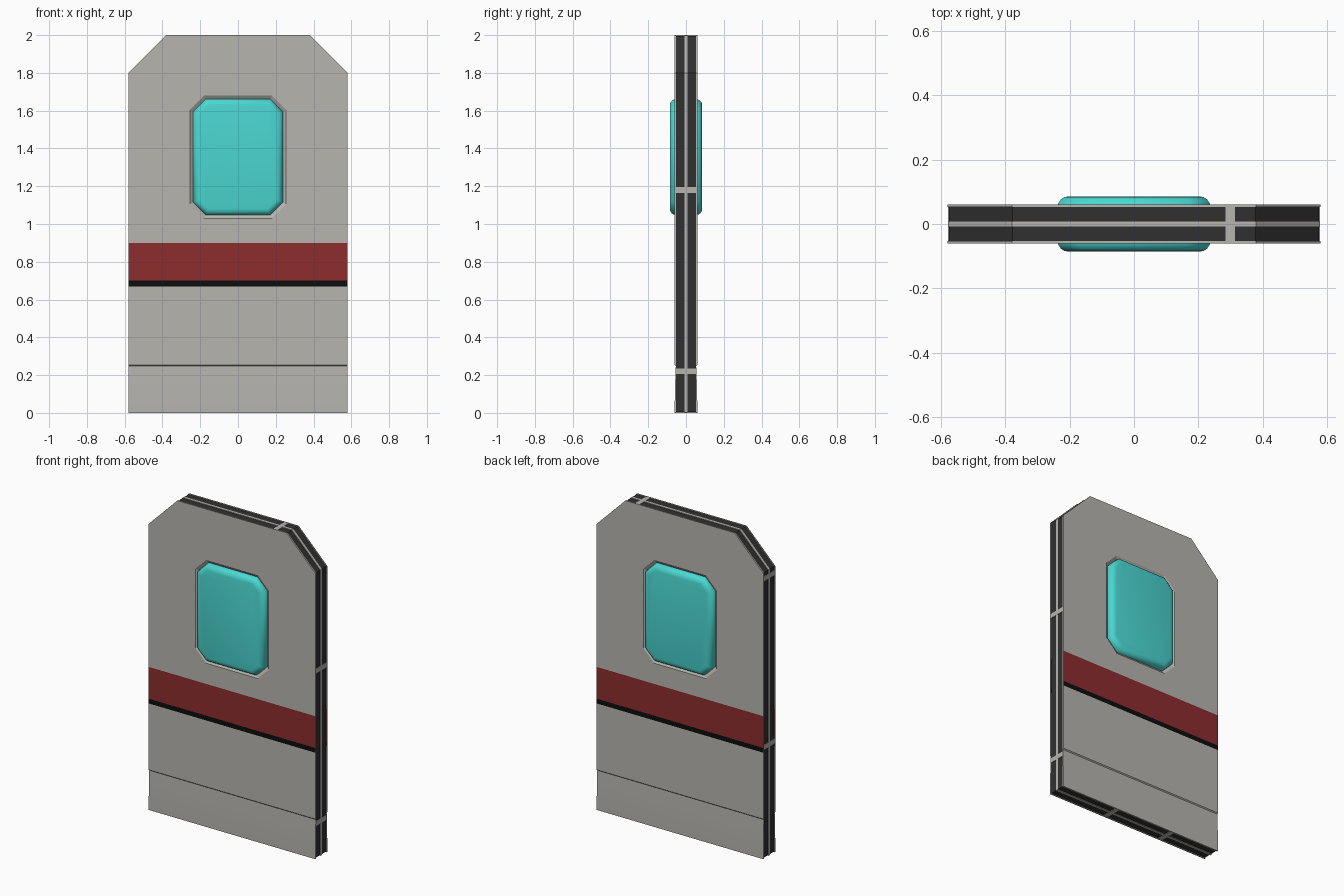
import bpy, bmesh, math
from mathutils import Vector

if "Cube" in bpy.data.objects:
    bpy.data.objects.remove(bpy.data.objects["Cube"])


def mat(name, col):
    m = bpy.data.materials.new(name)
    m.diffuse_color = (*col, 1)
    m.use_nodes = True
    m.node_tree.nodes["Principled BSDF"].inputs["Base Color"].default_value = m.diffuse_color
    return m


GREY = mat("warm_grey", (0.47, 0.46, 0.43))
RED = mat("dark_red", (0.27, 0.026, 0.028))
BLACK = mat("black", (0.004, 0.004, 0.004))
DARK = mat("charcoal", (0.03, 0.03, 0.03))
TEAL = mat("turquoise", (0.07, 0.68, 0.64))


def finish(bm, name, mats, smooth=None):
    bmesh.ops.recalc_face_normals(bm, faces=bm.faces[:])
    me = bpy.data.meshes.new(name)
    bm.to_mesh(me)
    bm.free()
    for m in mats:
        me.materials.append(m)
    ob = bpy.data.objects.new(name, me)
    bpy.context.collection.objects.link(ob)
    if smooth:
        me.shade_smooth()
        me.set_sharp_from_angle(angle=math.radians(smooth))
    return ob


def mirror_y(ob):
    mod = ob.modifiers.new("both_sides", 'MIRROR')
    mod.use_axis = (False, True, False)


def outline(d=0.0):
    # door outline with clipped top corners, inset by d
    c = d * 0.414
    return [(-0.58 + d, d), (0.58 - d, d), (0.58 - d, 1.8 - c), (0.38 - c, 2 - d),
            (-0.38 + c, 2 - d), (-0.58 + d, 1.8 - c)]


def octagon(w, z0, z1, c):
    half = [(w, z0 + c), (w, z1 - c), (w - c, z1)]
    return [(w - c, z0)] + half + [(-w + c, z1), (-w, z1 - c), (-w, z0 + c), (-w + c, z0)]


HOLE = octagon(0.255, 1.03, 1.68, 0.075)
PANE = octagon(0.238, 1.047, 1.662, 0.068)


def plate(loops, y0, y1):
    # flat plate with holes, extruded from y0 to y1
    bm = bmesh.new()
    for loop in loops:
        vs = [bm.verts.new((x, y0, z)) for x, z in loop]
        for i, v in enumerate(vs):
            bm.edges.new((v, vs[(i + 1) % len(vs)]))
    bmesh.ops.triangle_fill(bm, use_beauty=True, use_dissolve=False,
                            edges=bm.edges[:], normal=Vector((0, -1, 0)))
    ext = bmesh.ops.extrude_face_region(bm, geom=bm.faces[:])
    for v in ext["geom"]:
        if isinstance(v, bmesh.types.BMVert):
            v.co.y = y1
    return bm


# outer skin with stripes and a scooped kick panel
bm = plate([outline(), HOLE], -0.06, -0.053)
for z in (0.06, 0.12, 0.18, 0.247, 0.253, 0.67, 0.70, 0.90):
    bmesh.ops.bisect_plane(bm, geom=bm.verts[:] + bm.edges[:] + bm.faces[:],
                           plane_co=(0, 0, z), plane_no=(0, 0, 1))
for v in bm.verts:
    if v.co.y < -0.058 and v.co.z < 0.25:
        v.co.y += 0.006 * (v.co.z / 0.247) ** 2
bm.normal_update()
for f in bm.faces:
    z = f.calc_center_median().z
    if abs(f.normal.y) > 0.7:
        f.material_index = 1 if 0.70 < z < 0.90 else 2 if 0.67 < z < 0.70 else 0
mirror_y(finish(bm, "door_skin", [GREY, RED, BLACK], 30))

# dark inner core and thin grey centre sheet
mirror_y(finish(plate([outline(0.004), HOLE], -0.053, -0.008), "dark_core", [DARK]))
finish(plate([outline(0.001), HOLE], -0.008, 0.008), "centre_sheet", [GREY])

# small grey bridges across the dark edge
bm = bmesh.new()
spots = [(0.5695, 0.22), (0.5695, 1.18), (-0.5695, 0.70), (-0.5695, 1.76),
         (0.30, 1.9895), (0.17, 0.0105), (-0.24, 0.0105)]
for x, z in spots:
    on_side = abs(x) > 0.5
    size = (0.02, 0.106, 0.03) if on_side else (0.03, 0.106, 0.02)
    new = bmesh.ops.create_cube(bm, size=1)["verts"]
    for v in new:
        v.co = Vector((v.co.x * size[0] + x, v.co.y * size[1], v.co.z * size[2] + z))
finish(bm, "edge_bridges", [GREY])

# bevelled window surround
bm = bmesh.new()
rings = [[bm.verts.new((x, y, z)) for x, z in pts]
         for pts, y in ((HOLE, -0.06), (PANE, -0.048), (PANE, -0.03), (HOLE, -0.03))]
for a, b in zip(rings, rings[1:] + rings[:1]):
    for i in range(8):
        j = (i + 1) % 8
        bm.faces.new((a[i], a[j], b[j], b[i]))
mirror_y(finish(bm, "window_surround", [GREY]))

# thick rounded window pane
bm = bmesh.new()
face = bm.faces.new([bm.verts.new((x, -0.086, z)) for x, z in PANE])
ext = bmesh.ops.extrude_face_region(bm, geom=[face])
for v in ext["geom"]:
    if isinstance(v, bmesh.types.BMVert):
        v.co.y = 0.086
bmesh.ops.recalc_face_normals(bm, faces=bm.faces[:])
rims = [e for e in bm.edges if abs(e.verts[0].co.y - e.verts[1].co.y) < 1e-4]
bmesh.ops.bevel(bm, geom=rims, offset=0.034, segments=4, profile=0.5, affect='EDGES')
finish(bm, "window_pane", [TEAL], 50)
